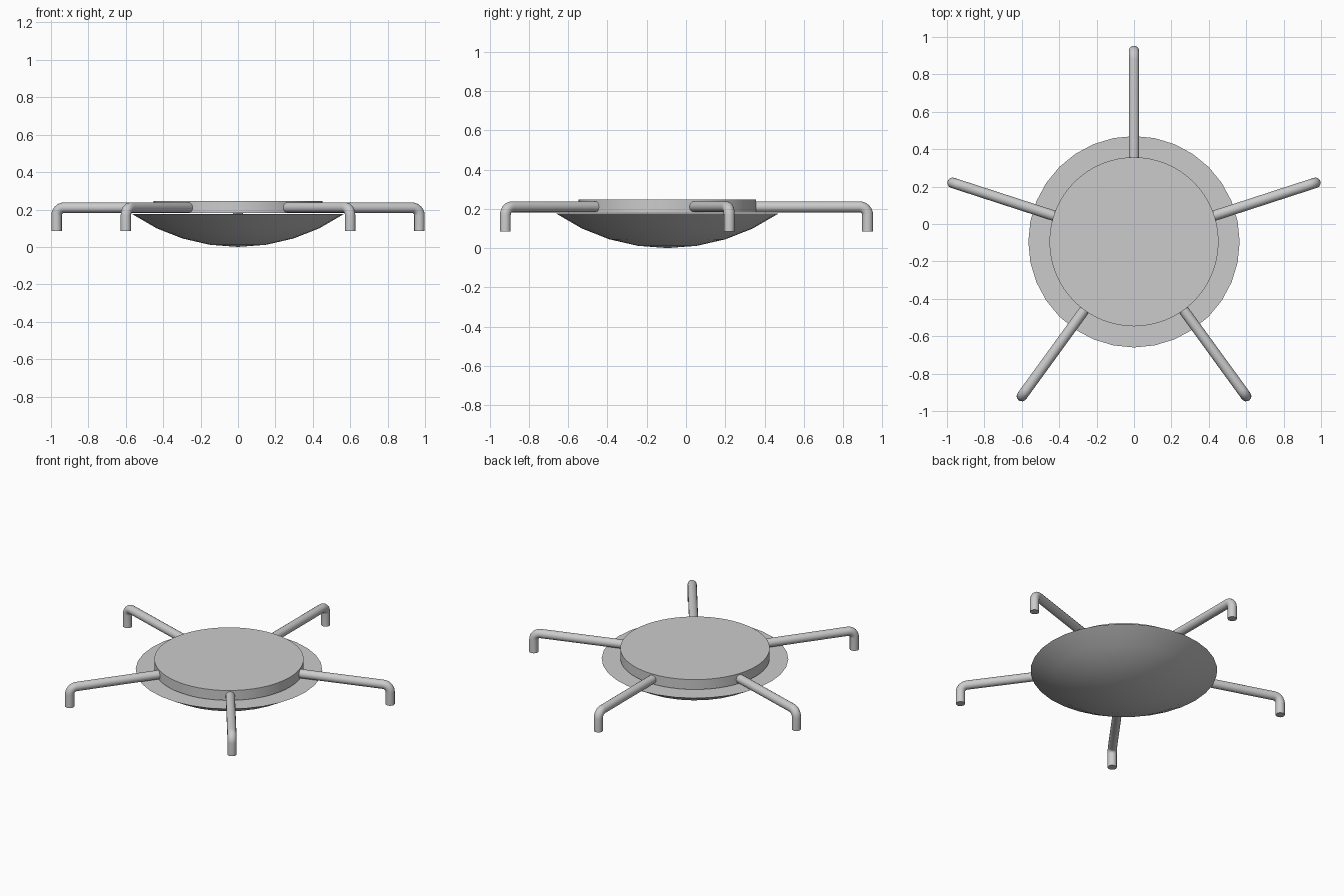
import bpy, bmesh, math
from mathutils import Vector, Matrix

if "Cube" in bpy.data.objects:
    bpy.data.objects.remove(bpy.data.objects["Cube"])

CY = -0.095  # hub centre, offset because the five legs are not symmetric in y


def finish(name, bm):
    bmesh.ops.recalc_face_normals(bm, faces=bm.faces)
    me = bpy.data.meshes.new(name)
    bm.to_mesh(me)
    bm.free()
    ob = bpy.data.objects.new(name, me)
    bpy.context.collection.objects.link(ob)
    bpy.context.view_layer.objects.active = ob
    ob.select_set(True)
    bpy.ops.object.shade_smooth_by_angle(angle=math.radians(35))
    ob.select_set(False)
    return ob


def skin(bm, rings):
    # bridge successive vertex loops with quads
    for a, b in zip(rings, rings[1:]):
        n = len(a)
        for i in range(n):
            j = (i + 1) % n
            bm.faces.new((a[i], a[j], b[j], b[i]))


def circle(bm, r, z, n):
    return [bm.verts.new((r * math.cos(2 * math.pi * i / n),
                          CY + r * math.sin(2 * math.pi * i / n), z)) for i in range(n)]


# Shallow bowl: spherical cap with a flat closed top
R, rim = 1.0, math.asin(0.565)
bm = bmesh.new()
rings = [circle(bm, R * math.sin(rim * k / 4), R * (1 - math.cos(rim * k / 4)), 32)
         for k in range(1, 5)]
skin(bm, rings)
tip = bm.verts.new((0, CY, 0))
for i in range(32):
    bm.faces.new((tip, rings[0][i], rings[0][(i + 1) % 32]))
bm.faces.new(rings[-1])
finish("bowl", bm)

# Hub disk on top of the bowl
bm = bmesh.new()
rings = [circle(bm, 0.452, z, 64) for z in (0.18, 0.246)]
skin(bm, rings)
bm.faces.new(rings[0])
bm.faces.new(rings[1])
finish("hub_disk", bm)

# Five bent tube legs: straight arm, rounded elbow, short foot
TUBE, BEND, REACH, ZA, ZF = 0.028, 0.042, 1.02, 0.21, 0.085
path = [(0.43, ZA, 0.0)]
for k in range(7):
    a = math.pi / 2 * k / 6
    path.append((REACH - BEND + BEND * math.sin(a), ZA - BEND + BEND * math.cos(a), a))
path.append((REACH, ZF, math.pi / 2))

for leg in range(5):
    bm = bmesh.new()
    turn = Matrix.Rotation(math.radians(90 + 72 * leg), 3, 'Z')
    rings = []
    for d, z, a in path:
        ring = []
        for i in range(16):
            t = 2 * math.pi * i / 16
            up = TUBE * math.cos(t)
            p = Vector((d + up * math.sin(a), TUBE * math.sin(t), z + up * math.cos(a)))
            ring.append(bm.verts.new(turn @ p + Vector((0, CY, 0))))
        rings.append(ring)
    skin(bm, rings)
    bm.faces.new(rings[0])
    bm.faces.new(rings[-1])
    finish(f"leg_{leg + 1}", bm)
